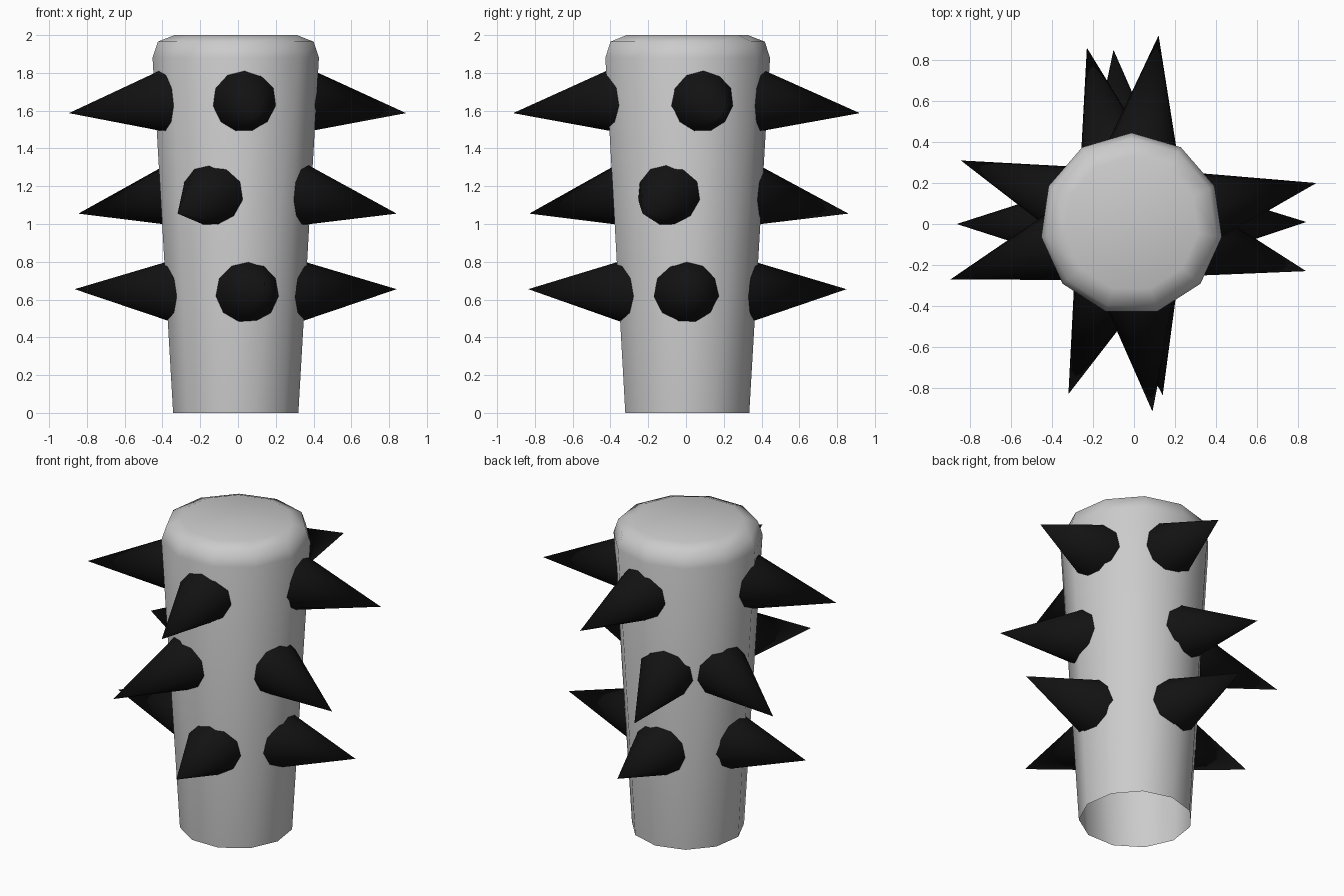
import bpy, bmesh, math
from mathutils import Vector

if "Cube" in bpy.data.objects:
    bpy.data.objects.remove(bpy.data.objects["Cube"])

SIDES = 11
AXIS = Vector((-0.012, 0.0, 0.0))


def finish(bm, name, mat=None):
    me = bpy.data.meshes.new(name)
    bm.to_mesh(me)
    bm.free()
    for p in me.polygons:
        p.use_smooth = True
    ob = bpy.data.objects.new(name, me)
    bpy.context.collection.objects.link(ob)
    if mat:
        me.materials.append(mat)
    return ob


# Club head: tapered shell, open below, rounded at the top
profile = [(0.335, 0.0), (0.445, 1.88), (0.417, 1.965), (0.328, 2.0)]
bm = bmesh.new()
rings = []
for r, z in profile:
    rings.append([bm.verts.new((AXIS.x + r * math.cos(a), r * math.sin(a), z))
                  for a in (math.pi / 2 + i * math.tau / SIDES for i in range(SIDES))])
for lo, hi in zip(rings, rings[1:]):
    for i in range(SIDES):
        j = (i + 1) % SIDES
        bm.faces.new((lo[i], lo[j], hi[j], hi[i]))
bm.faces.new(rings[-1])
finish(bm, "club_head")

# Black spikes: per row, height at the surface, surface radius, tip height, tip positions
black = bpy.data.materials.new("black")
black.diffuse_color = (0.006, 0.006, 0.006, 1)
black.use_nodes = True
black.node_tree.nodes["Principled BSDF"].inputs["Base Color"].default_value = black.diffuse_color
rows = [
    ("top", 1.645, 0.425, 1.587, [(0.89, 0.20), (0.12, 0.92), (-0.895, -0.27), (0.09, -0.915)]),
    ("middle", 1.145, 0.39, 1.055, [(0.84, -0.23), (-0.23, 0.86), (-0.845, 0.31), (-0.32, -0.83)]),
    ("bottom", 0.643, 0.365, 0.655, [(0.84, 0.01), (-0.10, 0.85), (-0.865, 0.0), (0.14, -0.835)]),
]
for row, z, surf, tip_z, tips in rows:
    for n, (x, y) in enumerate(tips):
        tip = Vector((x, y, tip_z))
        out = Vector((x - AXIS.x, y, 0)).normalized()
        root = AXIS + out * surf + Vector((0, 0, z))
        d = tip - root
        base = root - d.normalized() * 0.11       # buried in the shell
        length = (tip - base).length
        radius = 0.158 * length / d.length
        bm = bmesh.new()
        bmesh.ops.create_cone(bm, cap_ends=False, segments=SIDES,
                              radius1=radius, radius2=0, depth=length)
        bmesh.ops.remove_doubles(bm, verts=bm.verts, dist=1e-5)
        ob = finish(bm, f"{row}_spike_{n + 1}", black)
        ob.rotation_mode = 'QUATERNION'
        ob.rotation_quaternion = d.to_track_quat('Z', 'Y')
        ob.location = (tip + base) / 2
